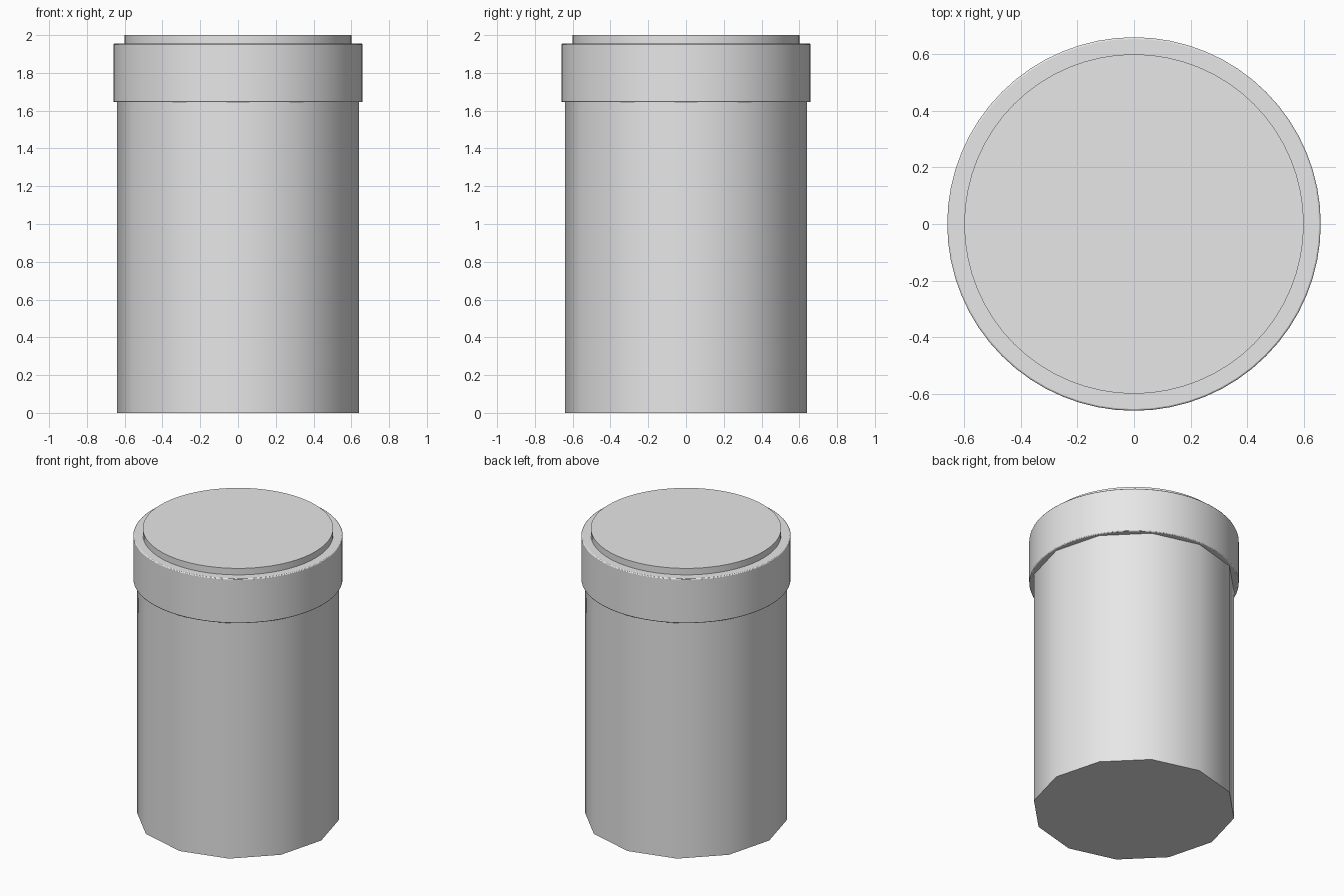
import bpy
import math

cube = bpy.data.objects.get("Cube")
if cube:
    bpy.data.objects.remove(cube, do_unlink=True)

# Single plain grey
grey = bpy.data.materials.new("light_grey")
grey.use_nodes = True
colour = (0.8, 0.8, 0.8, 1)
grey.diffuse_color = colour
grey.node_tree.nodes["Principled BSDF"].inputs["Base Color"].default_value = colour


def cylinder(name, radius, bottom, top, sides, bevel=0):
    """Upright cylinder with smooth sides and sharp rims."""
    bpy.ops.mesh.primitive_cylinder_add(
        vertices=sides, radius=radius, depth=top - bottom,
        location=(0, 0, (bottom + top) / 2))
    obj = bpy.context.object
    obj.name = name
    obj.data.materials.append(grey)
    bpy.ops.object.shade_smooth_by_angle(angle=math.radians(40))
    if bevel:
        mod = obj.modifiers.new("soft_rim", 'BEVEL')
        mod.width = bevel
        mod.segments = 2
        mod.limit_method = 'ANGLE'
        mod.angle_limit = math.radians(40)
    return obj


# Twelve-sided container body
cylinder("body", 0.64, 0, 1.8, 12)

# Round lid collar with slightly softened rims
cylinder("lid_collar", 0.66, 1.645, 1.955, 64, bevel=0.006)

# Raised disc on top of the lid
cylinder("lid_disc", 0.6, 1.9, 2.0, 64)
